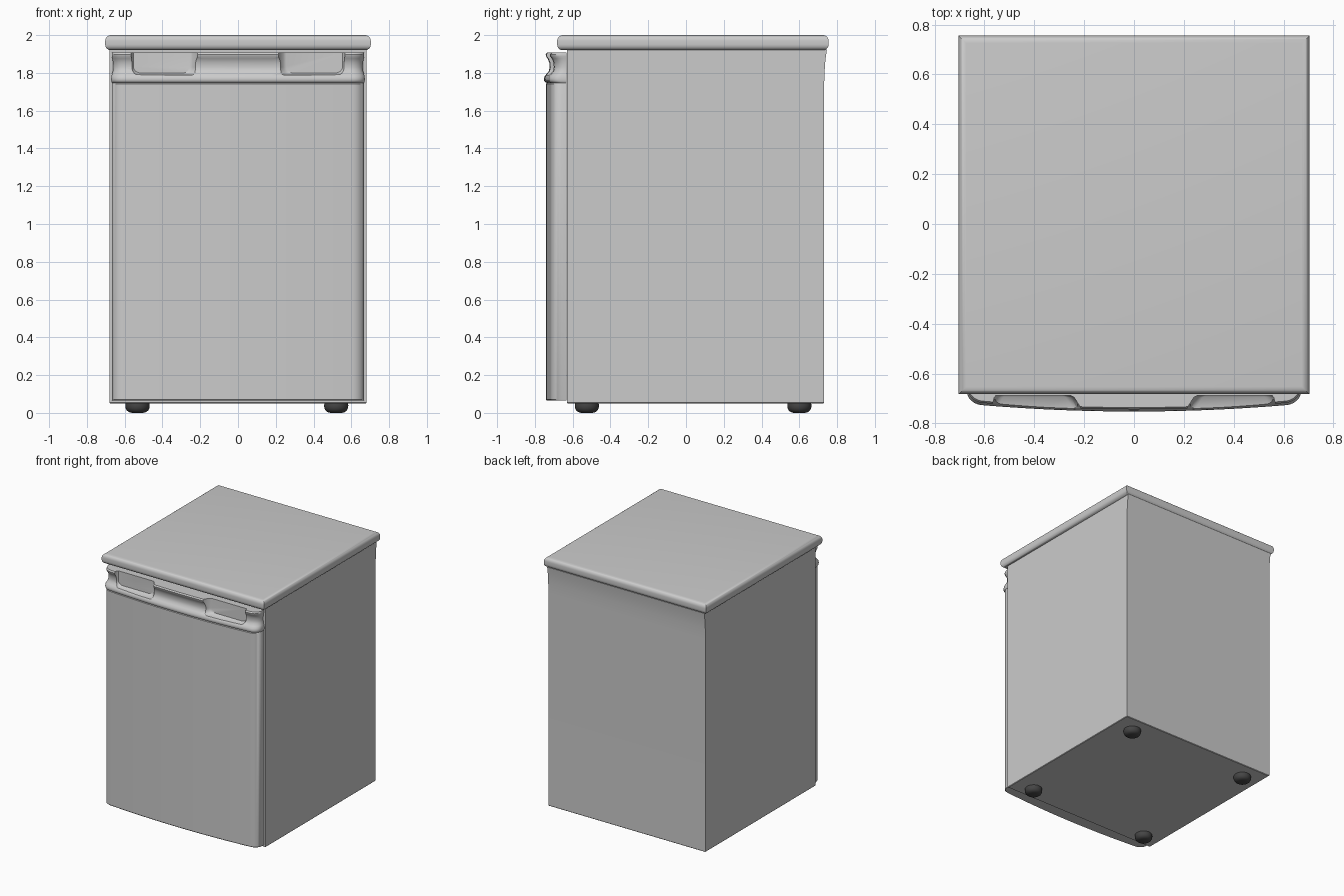
import bpy, bmesh, math

if "Cube" in bpy.data.objects:
    bpy.data.objects.remove(bpy.data.objects["Cube"])


def loft(name, rings):
    """Skin a stack of equal-length point rings and cap both ends."""
    bm = bmesh.new()
    rows = [[bm.verts.new(p) for p in ring] for ring in rings]
    n = len(rows[0])
    for a, b in zip(rows, rows[1:]):
        for i in range(n):
            j = (i + 1) % n
            bm.faces.new((a[i], a[j], b[j], b[i]))
    bm.faces.new(rows[0][::-1])
    bm.faces.new(rows[-1])
    bmesh.ops.recalc_face_normals(bm, faces=bm.faces)
    mesh = bpy.data.meshes.new(name)
    bm.to_mesh(mesh)
    bm.free()
    ob = bpy.data.objects.new(name, mesh)
    bpy.context.collection.objects.link(ob)
    return ob


def smooth(ob, angle=35):
    bpy.ops.object.select_all(action='DESELECT')
    ob.select_set(True)
    bpy.context.view_layer.objects.active = ob
    bpy.ops.object.shade_smooth_by_angle(angle=math.radians(angle))


def rect(hx, y0, y1, z):
    return [(-hx, y0, z), (hx, y0, z), (hx, y1, z), (-hx, y1, z)]


# cabinet, the back flares slightly under the worktop
cabinet = loft("cabinet", [rect(0.676, -0.626, 0.727, 0.05), rect(0.68, -0.63, 0.731, 0.054),
                           rect(0.68, -0.63, 0.731, 1.72), rect(0.68, -0.63, 0.733, 1.80),
                           rect(0.68, -0.63, 0.738, 1.87), rect(0.68, -0.63, 0.746, 1.925)])
smooth(cabinet)

# worktop with a rounded edge
R = 0.03
steps = [math.radians(a) for a in range(0, 91, 15)]
edge = [(R * (1 - math.sin(a)), 1.92 + R * (1 - math.cos(a))) for a in steps]
edge += [(R * (1 - math.cos(a)), 2.0 - R * (1 - math.sin(a))) for a in steps]
worktop = loft("worktop", [rect(0.703 - d, -0.682 + d, 0.755 - d, z) for d, z in edge])
smooth(worktop)


# door: bowed front with rounded corners, grip band moulded along the top
def door_ring(d, z):
    half = [(0.60 * i / 10, -0.742 + 0.025 * (i / 10) ** 2) for i in range(11)]
    for k in range(1, 9):
        a = math.radians(90 * k / 8)
        half.append((0.60 + 0.068 * math.sin(a), -0.657 - 0.06 * math.cos(a)))
    half = [(x * (1 - 0.5 * d), y + d) for x, y in half]
    half.append((0.668 * (1 - 0.5 * d), -0.633))
    return [(x, y, z) for x, y in half] + [(-x, y, z) for x, y in half[:0:-1]]


profile = [(0.006, 0.065), (0, 0.071), (0, 1.742), (0.004, 1.747), (-0.004, 1.751),
           (-0.009, 1.758), (-0.010, 1.768), (-0.007, 1.782), (0.004, 1.795),
           (0.016, 1.810), (0.020, 1.830), (0.018, 1.855), (0.010, 1.875),
           (0.001, 1.887), (-0.001, 1.897), (0.006, 1.907)]
door = loft("door", [door_ring(d, z) for d, z in profile])


# two hand pockets cut into the grip band
def pocket_ring(side, inset, y):
    x0, x1, z0, r = 0.215 + inset, 0.57 - inset * 0.4, 1.788 + inset * 0.3, 0.035
    pts = [(x1, 1.95), (x0, 1.95)]
    for cx, start in ((x0 + r, 180), (x1 - r, 270)):
        for k in range(7):
            a = math.radians(start + 15 * k)
            pts.append((cx + r * math.cos(a), z0 + r + r * math.sin(a)))
    return [(side * x, y, z) for x, z in pts]


for side in (-1, 1):
    cutter = loft("pocket_cutter", [pocket_ring(side, 0, -0.80), pocket_ring(side, 0, -0.735),
                                    pocket_ring(side, 0.025, -0.695),
                                    pocket_ring(side, 0.04, -0.688)])
    cutter.hide_render = True
    mod = door.modifiers.new("pocket", 'BOOLEAN')
    mod.operation = 'DIFFERENCE'
    mod.solver = 'EXACT'
    mod.object = cutter
    bpy.context.view_layer.objects.active = door
    bpy.ops.object.modifier_apply(modifier=mod.name)
    bpy.data.objects.remove(cutter)
smooth(door)

# four dark rounded feet
rubber = bpy.data.materials.new("dark_rubber")
rubber.diffuse_color = (0.06, 0.06, 0.06, 1)
rubber.use_nodes = True
rubber.node_tree.nodes["Principled BSDF"].inputs["Base Color"].default_value = rubber.diffuse_color
foot_profile = [(0.03, 0.0), (0.045, 0.004), (0.056, 0.012), (0.063, 0.026),
                (0.064, 0.04), (0.062, 0.054)]
for row, y in (("front", -0.525), ("back", 0.60)):
    for hand, x in (("left", -0.532), ("right", 0.52)):
        foot = loft(f"{row}_{hand}_foot",
                    [[(x + r * math.cos(math.tau * i / 32), y + r * math.sin(math.tau * i / 32), z)
                      for i in range(32)] for r, z in foot_profile])
        foot.data.materials.append(rubber)
        smooth(foot, 50)
